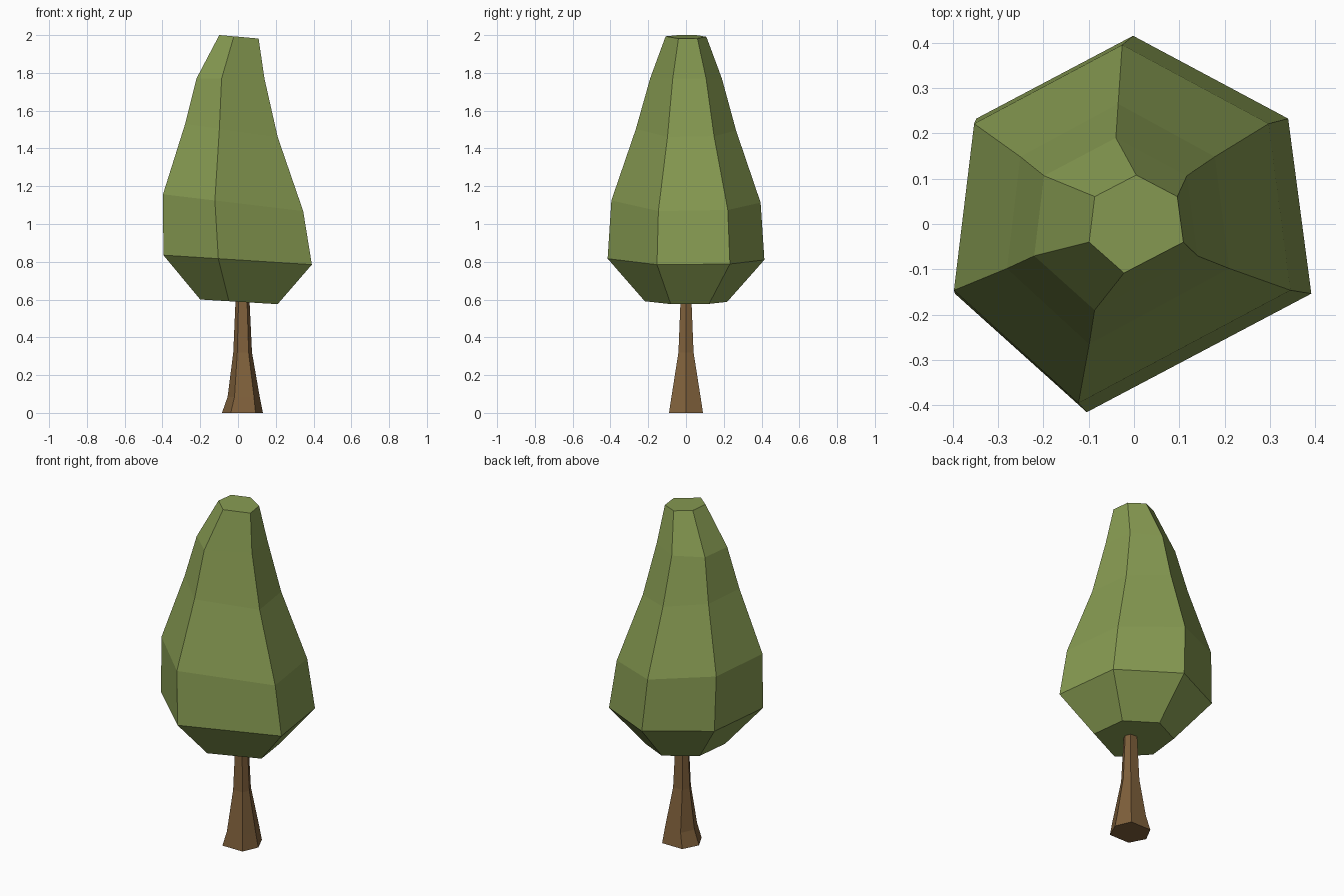
import bpy, bmesh

if "Cube" in bpy.data.objects:
    bpy.data.objects.remove(bpy.data.objects["Cube"])


def material(name, rgb):
    m = bpy.data.materials.new(name)
    m.diffuse_color = (*rgb, 1.0)
    m.use_nodes = True
    m.node_tree.nodes["Principled BSDF"].inputs["Base Color"].default_value = m.diffuse_color
    return m


def loft(name, rings, mat):
    """Capped, flat shaded skin through a stack of rings of points."""
    bm = bmesh.new()
    loops = [[bm.verts.new(p) for p in ring] for ring in rings]
    n = len(loops[0])
    for a, b in zip(loops, loops[1:]):
        for i in range(n):
            j = (i + 1) % n
            bm.faces.new((a[i], a[j], b[j], b[i]))
    bm.faces.new(loops[0][::-1])
    bm.faces.new(loops[-1])
    bmesh.ops.recalc_face_normals(bm, faces=bm.faces)
    mesh = bpy.data.meshes.new(name)
    bm.to_mesh(mesh)
    bm.free()
    mesh.materials.append(mat)
    ob = bpy.data.objects.new(name, mesh)
    bpy.context.collection.objects.link(ob)
    return ob


leaf_green = material("leaf green", (0.242, 0.328, 0.084))
bark_brown = material("bark brown", (0.212, 0.117, 0.044))

# Foliage: one irregular hexagon, scaled, shifted and tilted up the crown
HEX = [(0, 1), (-0.88, 0.56), (-1, -0.37), (-0.26, -1), (1, -0.37), (0.87, 0.56)]
# height, centre x, half width x, half width y, tilt dz/dx
CROWN = [
    (0.588, 0.005, 0.205, 0.218, -0.06),
    (0.810, -0.002, 0.393, 0.415, -0.064),
    (1.113, -0.026, 0.371, 0.395, -0.12),
    (1.495, -0.035, 0.245, 0.265, -0.14),
    (1.770, -0.040, 0.180, 0.190, 0.0),
    (1.991, 0.005, 0.104, 0.108, -0.09),
]
loft("foliage", [[(cx + u * hx, v * hy, z + u * hx * t) for u, v in HEX]
                 for z, cx, hx, hy, t in CROWN], leaf_green)

# Trunk: six sides, flared at the foot
SIX = [(1, 0), (0.64, 0.87), (-0.57, 0.87), (-1, 0), (-0.57, -0.87), (0.64, -0.87)]
# height, left x, right x, half width y
TRUNK = [
    (0.0, -0.085, 0.132, 0.090),
    (0.085, -0.055, 0.115, 0.077),
    (0.32, -0.025, 0.074, 0.040),
    (0.595, -0.013, 0.061, 0.029),
]
loft("trunk", [[((l + r) / 2 + u * (r - l) / 2, v / 0.87 * hy, z) for u, v in SIX]
               for z, l, r, hy in TRUNK], bark_brown)
